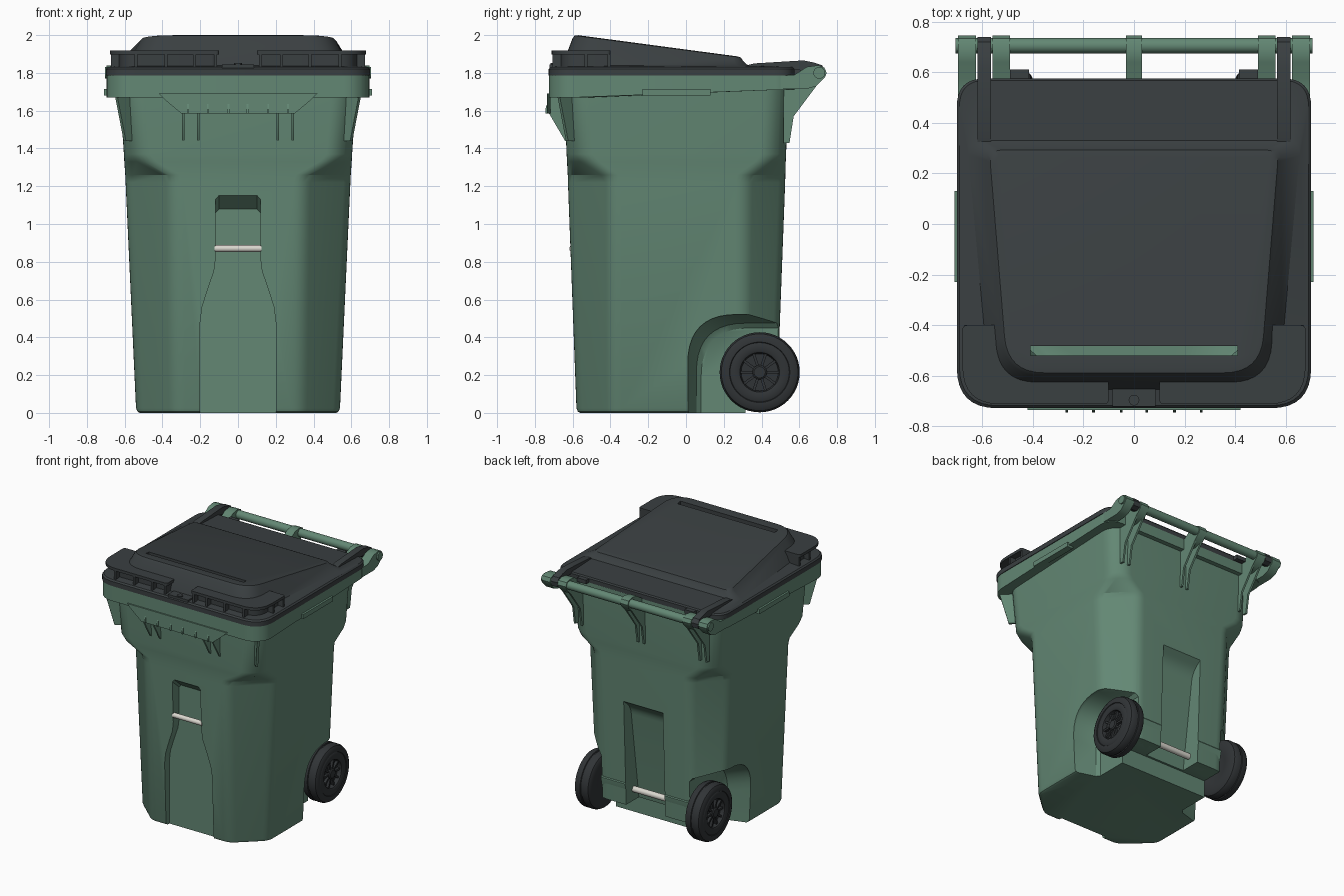
import bpy, bmesh, math
from mathutils import Vector

if "Cube" in bpy.data.objects:
    bpy.data.objects.remove(bpy.data.objects["Cube"])


def material(name, rgb):
    m = bpy.data.materials.new(name)
    m.diffuse_color = (*rgb, 1)
    m.use_nodes = True
    m.node_tree.nodes["Principled BSDF"].inputs["Base Color"].default_value = m.diffuse_color
    return m


GREEN = material("green_plastic", (0.125, 0.245, 0.175))
DARK = material("dark_plastic", (0.042, 0.05, 0.053))
RUBBER = material("rubber", (0.03, 0.034, 0.037))
METAL = material("light_metal", (0.7, 0.68, 0.62))


def rounded(pts, r, n=5):
    """Polygon with rounded corners; r is one radius or one per corner."""
    pts = [Vector(p) for p in pts]
    rs = r if isinstance(r, (list, tuple)) else [r] * len(pts)
    out = []
    for i, p in enumerate(pts):
        a = p + (pts[i - 1] - p).normalized() * rs[i]
        b = p + (pts[(i + 1) % len(pts)] - p).normalized() * rs[i]
        if rs[i] == 0:
            out.append(tuple(p))
            continue
        for k in range(n + 1):
            t = k / n
            out.append(tuple(a * (1 - t) ** 2 + p * 2 * t * (1 - t) + b * t * t))
    return out


def loft(name, rings, mat, mirror=False):
    """Skin equal-length rings of points and cap both ends."""
    bm = bmesh.new()
    vs = [[bm.verts.new(p) for p in ring] for ring in rings]
    n = len(rings[0])
    for a, b in zip(vs, vs[1:]):
        for i in range(n):
            bm.faces.new((a[i], a[(i + 1) % n], b[(i + 1) % n], b[i]))
    bm.faces.new(vs[0])
    bm.faces.new(vs[-1])
    bmesh.ops.recalc_face_normals(bm, faces=bm.faces)
    me = bpy.data.meshes.new(name)
    bm.to_mesh(me)
    bm.free()
    ob = bpy.data.objects.new(name, me)
    bpy.context.collection.objects.link(ob)
    if mat:
        me.materials.append(mat)
    if mirror:
        ob.modifiers.new("mirror", 'MIRROR').use_mirror_merge = False
    return ob


def place(p, axis, h):
    return {'x': (h, p[0], p[1]), 'y': (p[0], h, p[1]), 'z': (p[0], p[1], h)}[axis]


def prism(name, pts, axis, a, b, mat, mirror=False):
    return loft(name, [[place(p, axis, h) for p in pts] for h in (a, b)], mat, mirror)


def box(name, x, y, z, mat, mirror=False):
    pts = [(x[0], y[0]), (x[1], y[0]), (x[1], y[1]), (x[0], y[1])]
    return prism(name, pts, 'z', z[0], z[1], mat, mirror)


def lathe(name, profile, cu, cv, axis, mat, mirror=False, n=40):
    """Revolve (radius, height) points around an axis through (cu, cv)."""
    rings = [[place((cu + r * math.cos(2 * math.pi * i / n), cv + r * math.sin(2 * math.pi * i / n)), axis, h)
              for i in range(n)] for r, h in profile]
    return loft(name, rings, mat, mirror)


def cut(ob, cutter):
    cutter.hide_render = True
    mod = ob.modifiers.new("cut", 'BOOLEAN')
    mod.operation, mod.solver, mod.object = 'DIFFERENCE', 'EXACT', cutter
    bpy.context.view_layer.objects.active = ob
    bpy.ops.object.modifier_apply(modifier=mod.name)
    bpy.data.objects.remove(cutter)


# Body: tapered tub with chamfered lower corners and a collar
def body_ring(z, w, yf, yb, cfx, cfy, cbx, cby, r, z_back=None):
    pts = [(-w + cfx, yf), (w - cfx, yf), (w, yf + cfy), (w, yb - cby),
           (w - cbx, yb), (-w + cbx, yb), (-w, yb - cby), (-w, yf + cfy)]
    return [(x, y, z if z_back is None or y < 0 else z_back) for x, y in rounded(pts, r)]


body = loft("bin_body", [
    body_ring(0.0, 0.52, -0.56, 0.46, 0.2, 0.18, 0.16, 0.16, 0.04),
    body_ring(0.007, 0.532, -0.573, 0.472, 0.205, 0.185, 0.165, 0.165, 0.045),
    body_ring(0.025, 0.54, -0.58, 0.48, 0.21, 0.19, 0.17, 0.17, 0.05),
    body_ring(1.22, 0.595, -0.625, 0.525, 0.25, 0.23, 0.2, 0.21, 0.05),
    body_ring(1.26, 0.597, -0.626, 0.526, 0.235, 0.215, 0.19, 0.2, 0.055),
    body_ring(1.33, 0.602, -0.63, 0.528, 0.11, 0.11, 0.1, 0.1, 0.06),
    body_ring(1.37, 0.604, -0.632, 0.53, 0.08, 0.08, 0.08, 0.08, 0.055),
    body_ring(1.67, 0.625, -0.645, 0.54, 0.08, 0.08, 0.08, 0.08, 0.055, 1.71),
    body_ring(1.67, 0.695, -0.725, 0.575, 0.08, 0.08, 0.06, 0.06, [0.055] * 3 + [0.04] * 4 + [0.055], 1.71),
    body_ring(1.79, 0.695, -0.725, 0.575, 0.08, 0.08, 0.06, 0.06, [0.055] * 3 + [0.04] * 4 + [0.055]),
], GREEN)


# Front bottle-shaped recess
def bottle(y, top):
    half = [(0.2, -0.1), (0.2, 0.48), (0.19, 0.56), (0.155, 0.67), (0.127, 0.75),
            (0.118, 0.82), (0.118, top - 0.02), (0.1, top)]
    return [(x, y, z) for x, z in half] + [(-x, y, z) for x, z in reversed(half)]


cut(body, loft("cutter", [bottle(-0.7, 1.22), bottle(-0.54, 1.08)], None))

# Rear lower step, rear recess and wheel arches
cut(body, box("cutter", (-0.7, 0.7), (0.315, 0.8), (-0.1, 0.13), None))
cut(body, prism("cutter", rounded([(0.32, 0.05), (0.7, 0.05), (0.7, 1.08), (0.43, 0.86)], [0, 0, 0, 0.06]),
                'x', -0.165, 0.165, None))
for s in (1, -1):
    def arch(x, d):
        pts = [(d, -0.1), (d, 0.53 - d), (0.8, 0.53 - d), (0.8, -0.1)]
        return [(s * x, y, z) for y, z in rounded(pts, [0, 0.26, 0, 0], 10)]
    cut(body, loft("cutter", [arch(0.37, 0.08), arch(0.39, 0.055), arch(0.54, 0.01), arch(0.75, 0.0)], None))

# Open the top of the body
bm = bmesh.new()
bm.from_mesh(body.data)
top = [f for f in bm.faces if abs(f.normal.z) > 0.9 and f.calc_center_median().z > 1.78]
bmesh.ops.delete(bm, geom=top, context='FACES')
bm.to_mesh(body.data)
bm.free()

# Bars and axle
lathe("front_lift_bar", [(0.018, -0.125), (0.018, 0.125)], -0.6, 0.87, 'x', METAL)
lathe("axle", [(0.022, -0.45), (0.022, 0.45)], 0.39, 0.215, 'x', METAL)
prism("axle_housing", rounded([(0.3, 0.13), (0.46, 0.13), (0.5, 0.3), (0.3, 0.33)], 0.02, 3),
      'x', 0.165, 0.37, GREEN, True)

# Wheels: tyre, hub and spokes
lathe("wheel", [(0.03, 0.405), (0.10, 0.405), (0.115, 0.4), (0.185, 0.4), (0.203, 0.41), (0.212, 0.43),
                (0.212, 0.458), (0.206, 0.461), (0.206, 0.469), (0.212, 0.472), (0.212, 0.5), (0.203, 0.52),
                (0.185, 0.53), (0.16, 0.53), (0.157, 0.526), (0.15, 0.53), (0.115, 0.53), (0.105, 0.525),
                (0.098, 0.495), (0.03, 0.495)], 0.39, 0.215, 'x', RUBBER, True, 48)
lathe("wheel_hub", [(0.038, 0.48), (0.038, 0.52), (0.03, 0.526)], 0.39, 0.215, 'x', RUBBER, True, 24)
for i in range(10):
    a = 2 * math.pi * i / 10
    c, s = math.cos(a), math.sin(a)
    prism("wheel_spoke", [(0.39 + u * c - v * s, 0.215 + u * s + v * c) for u, v in
                          ((0.03, -0.007), (0.102, -0.007), (0.102, 0.007), (0.03, 0.007))],
          'x', 0.48, 0.515, RUBBER, True)

# Front grip pan, ribs and gussets under the collar
prism("front_grip", [(-0.42, 1.69), (-0.39, 1.66), (-0.3, 1.585), (0.3, 1.585), (0.39, 1.66), (0.42, 1.69)],
      'y', -0.735, -0.718, GREEN)
for x in (0.05, 0.16, 0.265):
    prism("grip_rib", [(-0.73, 1.585), (-0.745, 1.585), (-0.742, 1.62), (-0.73, 1.645)],
          'x', x - 0.005, x + 0.005, GREEN, True)
for x in (0.21, 0.29):
    prism("front_fin", [(-0.725, 1.68), (-0.725, 1.585), (-0.64, 1.44), (-0.6, 1.44), (-0.6, 1.68)],
          'x', x - 0.006, x + 0.006, GREEN, True)
k = math.sqrt(0.5)
loft("corner_gusset", [[(0.55 + s * k + o, -0.58 - s * k + o, z) for s, z in
                        ((0, 1.44), (0.07, 1.44), (0.135, 1.68), (0, 1.68))] for o in (-0.006, 0.006)], GREEN, True)
box("side_ridge", (0.66, 0.71), (-0.23, 0.13), (1.68, 1.715), GREEN, True)

# Rear brackets, fins and handle bar
arm = [(0.5, 1.715), (0.5, 1.785), (0.575, 1.79), (0.64, 1.832), (0.7, 1.84), (0.733, 1.828),
       (0.745, 1.8), (0.735, 1.775), (0.69, 1.73), (0.64, 1.715)]
prism("outer_bracket", arm, 'x', 0.625, 0.695, GREEN, True)
prism("inner_bracket", arm, 'x', 0.49, 0.56, GREEN, True)
prism("middle_bracket", arm, 'x', -0.032, 0.032, GREEN)
fin = [(0.515, 1.73), (0.69, 1.73), (0.57, 1.57), (0.548, 1.43), (0.515, 1.43)]
for x in (0.025, 0.497, 0.553):
    prism("bracket_fin", fin, 'x', x - 0.007, x + 0.007, GREEN, True)
lathe("handle_bar", [(0.031, -0.705), (0.031, 0.705)], 0.705, 1.8, 'x', GREEN, n=24)


# Lid: flange, sloped dome and a slot near the front
def lid_ring(wf, wb, yf, yb, rf, rb, z):
    pts = rounded([(-wf, yf), (wf, yf), (wb, yb), (-wb, yb)], [rf, rf, rb, rb], 8)
    return [(x, y, z(y) if callable(z) else z) for x, y in pts]


def slope(drop):
    return lambda y: 2.0 - drop - (y + 0.575) * 0.133


lid = loft("lid", [
    lid_ring(0.7, 0.7, -0.728, 0.575, 0.16, 0.11, 1.785),
    lid_ring(0.7, 0.7, -0.728, 0.575, 0.16, 0.11, 1.82),
    lid_ring(0.69, 0.69, -0.718, 0.568, 0.155, 0.105, 1.83),
    lid_ring(0.57, 0.66, -0.655, 0.33, 0.16, 0.06, 1.838),
    lid_ring(0.51, 0.585, -0.6, 0.3, 0.15, 0.05, slope(0.018)),
    lid_ring(0.5, 0.572, -0.588, 0.292, 0.145, 0.05, slope(0.004)),
    lid_ring(0.48, 0.555, -0.57, 0.275, 0.14, 0.05, slope(0)),
], DARK)
cut(lid, box("cutter", (-0.41, 0.41), (-0.52, -0.483), (1.7, 2.1), None))

# Lid grips: overhanging plate, inner wall and ribs
prism("lid_grip", rounded([(0.1, -0.712), (0.678, -0.712), (0.678, -0.4), (0.53, -0.4), (0.49, -0.58), (0.1, -0.6)],
                          [0.02, 0.15, 0.02, 0, 0, 0], 8), 'z', 1.897, 1.918, DARK, True)
prism("lid_grip_wall", rounded([(0.12, -0.665), (0.63, -0.665), (0.63, -0.402), (0.53, -0.402), (0.49, -0.58), (0.12, -0.6)],
                               [0.02, 0.12, 0.02, 0, 0, 0], 8), 'z', 1.82, 1.9, DARK, True)
for x in (0.12, 0.23, 0.38, 0.54):
    box("lid_grip_rib", (x - 0.008, x + 0.008), (-0.707, -0.62), (1.82, 1.9), DARK, True)
for y in (-0.53, -0.408):
    box("lid_grip_side_rib", (0.58, 0.672), (y - 0.008, y + 0.008), (1.82, 1.9), DARK, True)
box("latch_block", (-0.085, 0.085), (-0.722, -0.62), (1.82, 1.845), DARK)
lathe("latch_button", [(0.021, 1.84), (0.021, 1.852)], 0, -0.696, 'z', DARK, n=24)

# Lid hinge arms and rear stops
prism("hinge_arm", [(0.3, 1.835), (0.36, 1.85), (0.62, 1.866), (0.675, 1.855), (0.72, 1.84), (0.74, 1.81),
                    (0.735, 1.775), (0.7, 1.762), (0.665, 1.775), (0.64, 1.81), (0.55, 1.82)],
      'x', 0.565, 0.618, DARK, True)
box("lid_stop", (0.415, 0.49), (0.56, 0.61), (1.79, 1.82), DARK, True)

# Smooth shading with sharp edges kept
bpy.ops.object.select_all(action='SELECT')
bpy.context.view_layer.objects.active = body
bpy.ops.object.shade_smooth_by_angle(angle=math.radians(32))
